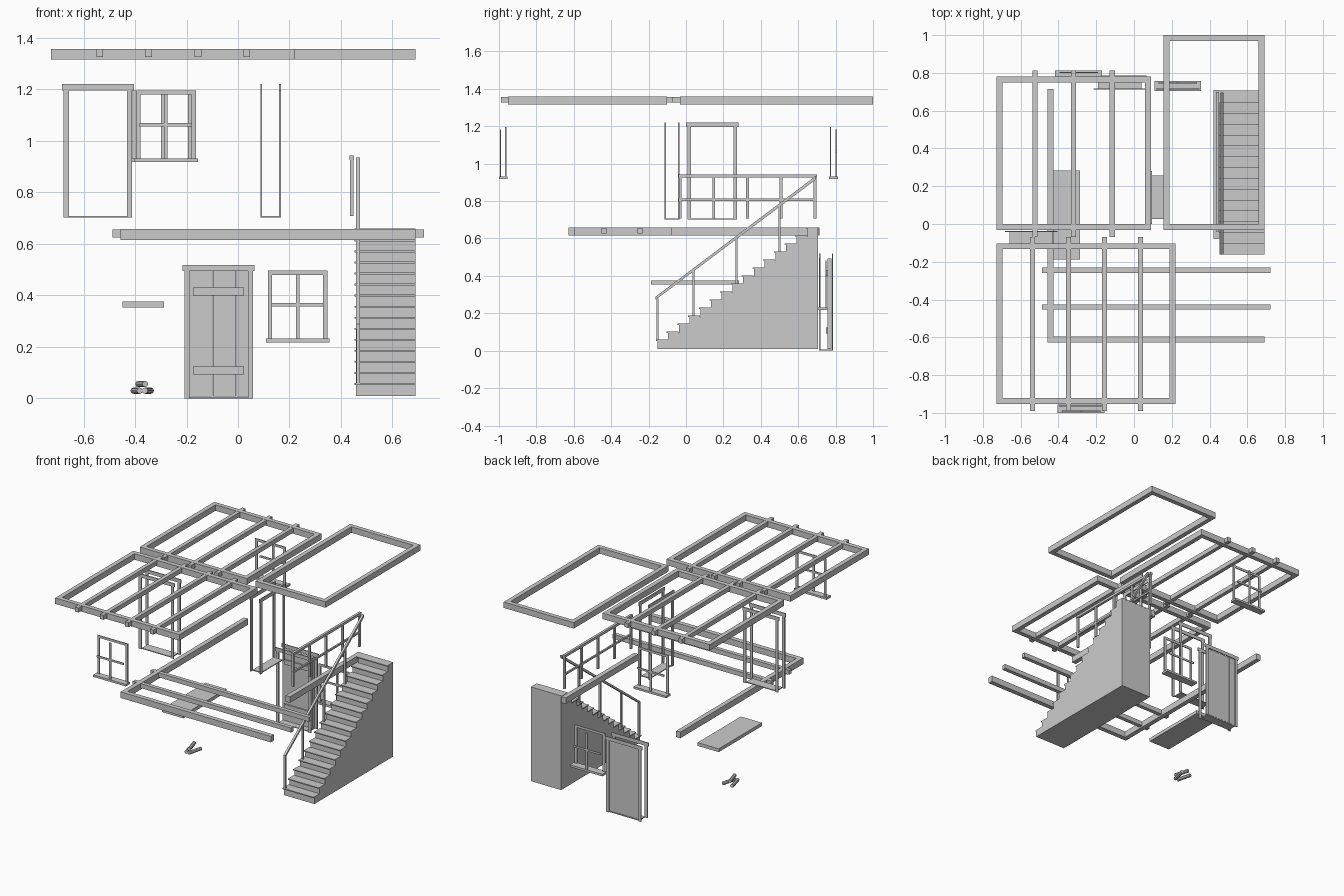
import bpy, bmesh, math
from mathutils import Vector, Matrix

if "Cube" in bpy.data.objects:
    bpy.data.objects.remove(bpy.data.objects["Cube"])


def boxes(name, items):
    """One object from a list of (x0, x1, y0, y1, z0, z1) boxes."""
    bm = bmesh.new()
    for x0, x1, y0, y1, z0, z1 in items:
        m = Matrix.Translation(((x0 + x1) / 2, (y0 + y1) / 2, (z0 + z1) / 2))
        bmesh.ops.create_cube(bm, size=1, matrix=m @ Matrix.Diagonal(
            (abs(x1 - x0), abs(y1 - y0), abs(z1 - z0), 1)))
    return finish(name, bm)


def finish(name, bm):
    me = bpy.data.meshes.new(name)
    bm.to_mesh(me)
    bm.free()
    ob = bpy.data.objects.new(name, me)
    bpy.context.collection.objects.link(ob)
    return ob


# Roof frames with joists
RB, RT, W = 1.317, 1.358, 0.031


def roof_frame(name, x0, x1, y0, y1):
    boxes(name, [(x0, x1, y0, y0 + W, RB, RT), (x0, x1, y1 - W, y1, RB, RT),
                 (x0, x0 + W, y0 + W, y1 - W, RB, RT),
                 (x1 - W, x1, y0 + W, y1 - W, RB, RT)])


roof_frame("roof_frame_back", -0.727, 0.09, -0.032, 0.78)
roof_frame("roof_frame_front", -0.727, 0.22, -0.953, -0.102)
roof_frame("roof_frame_stairwell", 0.156, 0.69, -0.032, 1.0)
for x in (-0.524, -0.32, -0.115):
    boxes("roof_joist_back", [(x - .0135, x + .0135, -0.07, 0.813, 1.326, 1.357)])
for x in (-0.537, -0.347, -0.156, 0.034):
    boxes("roof_joist_front", [(x - .0135, x + .0135, -0.99, -0.07, 1.326, 1.357)])

# Upper floor beams
FB, FT = 0.616, 0.658
boxes("floor_beam_left", [(-0.457, -0.425, -0.595, 0.715, FB, FT)])
boxes("floor_beam_front", [(-0.457, 0.69, -0.627, -0.595, FB, FT)])
boxes("floor_beam_stairs", [(0.42, 0.452, -0.08, 0.71, FB, FT)])
for y in (-0.245, -0.439):
    boxes("floor_joist", [(-0.487, 0.722, y - .0135, y + .0135, 0.626, 0.657)])

# Stairs: solid stepped side profile plus overhanging treads
N, RUN, Y0, Y1, Z0, Z1 = 15, 0.0573, -0.153, 0.705, 0.01, 0.653
rise = (Z1 - Z0) / N
prof = [(Y1, Z0), (Y0, Z0)]
for i in range(N):
    prof += [(Y0 + i * RUN, Z0 + (i + 1) * rise),
             (Y0 + (i + 1) * RUN if i < N - 1 else Y1, Z0 + (i + 1) * rise)]
bm = bmesh.new()
f = bm.faces.new([bm.verts.new((0.459, y, z)) for y, z in prof])
ext = bmesh.ops.extrude_face_region(bm, geom=[f])
bmesh.ops.translate(bm, vec=(0.231, 0, 0),
                    verts=[v for v in ext["geom"] if isinstance(v, bmesh.types.BMVert)])
bmesh.ops.recalc_face_normals(bm, faces=bm.faces)
finish("stair_body", bm)
boxes("stair_treads", [(0.453, 0.69, Y0 + i * RUN - 0.008, Y0 + (i + 1) * RUN - 0.001,
                        Z0 + (i + 1) * rise, Z0 + (i + 1) * rise + 0.007)
                       for i in range(N)])

# Stair railing: sloped handrail and posts
ya, za, yb, zb = -0.155, 0.285, 0.70, 0.932
slope = (zb - za) / (yb - ya)
bm = bmesh.new()
q = [(ya - .007, za - .012), (yb - .004, zb - .016), (yb - .004, zb + .004), (ya - .007, za + .004)]
f = bm.faces.new([bm.verts.new((0.459, y, z)) for y, z in q])
ext = bmesh.ops.extrude_face_region(bm, geom=[f])
bmesh.ops.translate(bm, vec=(0.015, 0, 0),
                    verts=[v for v in ext["geom"] if isinstance(v, bmesh.types.BMVert)])
bmesh.ops.recalc_face_normals(bm, faces=bm.faces)
finish("stair_handrail", bm)
boxes("stair_rail_posts", [(0.46, 0.473, y - .006, y + .006,
                            Z0 + (math.floor((y - Y0) / RUN + .1) + 1) * rise,
                            za + slope * (y - ya) - .006)
                           for y in (-0.153, 0.04, 0.27, 0.50)])

# Landing railing
boxes("landing_rails", [(0.434, 0.451, -0.04, 0.70, 0.926, 0.943),
                        (0.437, 0.448, -0.04, 0.69, 0.801, 0.813)])
boxes("landing_rail_posts", [(0.436, 0.449, y - .007, y + .007, 0.708, 0.926)
                             for y in (-0.031, 0.148, 0.329, 0.508, 0.69)])


# Door surrounds: trim on both wall faces plus a threshold
def door_surround(name, c, d0, d1, z, along_y=False):
    t = 0.007
    parts = [(c - .115, c + .115, d0 + t, d1 - t, z, z + .006)]
    for d in (d0, d1 - t):
        parts.append((c - .14, c + .14, d, d + t, z + .495, z + .519))
        for s in (-1, 1):
            parts.append((c + s * .113, c + s * .133, d, d + t, z, z + .495))
    if along_y:
        parts = [(p[2], p[3], p[0], p[1], p[4], p[5]) for p in parts]
    boxes(name, parts)


door_surround("upper_door_surround", -0.544, -0.115, -0.036, 0.702)
door_surround("stairwell_door_surround", 0.141, 0.087, 0.167, 0.702, True)
door_surround("lower_door_surround", -0.075, 0.711, 0.787, 0.0)

# Plank door with two battens
pw = 0.0456
boxes("door_planks", [(-0.189 + i * pw, -0.189 + (i + 1) * pw - .001, 0.757, 0.779, 0.008, 0.494)
                      for i in range(5)])
boxes("door_battens", [(-0.175, 0.023, 0.749, 0.757, z, z + .032) for z in (0.092, 0.399)])


# Windows: trim on the inner face, glazing bars on the outer face, sill across
def window(name, cx, inner, outer, z):
    s = 1 if outer > inner else -1
    h, w, t = 0.264, 0.116, 0.006 * s
    boxes(name + "_trim", [
        (cx - w, cx + w, inner, inner + t, z + h - .016, z + h),
        (cx - w, cx - w + .017, inner, inner + t, z, z + h - .016),
        (cx + w - .017, cx + w, inner, inner + t, z, z + h - .016)])
    boxes(name + "_bars", [
        (cx - .007, cx + .007, outer - t * 2, outer - t, z, z + h - .014),
        (cx - w + .014, cx + w - .014, outer - t * 2, outer - t, z + .125, z + .138)])
    boxes(name + "_sill", [(cx - .124, cx + .124, inner - t, outer, z - .014, z)])


window("front_window", -0.280, -0.961, -1.0, 0.932)
window("back_window", -0.293, 0.77, 0.812, 0.932)
window("lower_window", 0.232, 0.711, 0.757, 0.232)

# Hanging slab and fire logs below it
boxes("hearth_slab", [(-0.448, -0.287, -0.187, 0.283, 0.353, 0.376)])
for i, (x, z, yaw) in enumerate([(-0.394, 0.030, 14), (-0.350, 0.030, -14), (-0.374, 0.056, 16)]):
    bpy.ops.mesh.primitive_cylinder_add(
        vertices=8, radius=0.012, depth=0.10, location=(x, 0.03, z),
        rotation=(math.pi / 2, 0, math.radians(yaw)))
    bpy.context.object.name = "fire_log_%d" % (i + 1)
